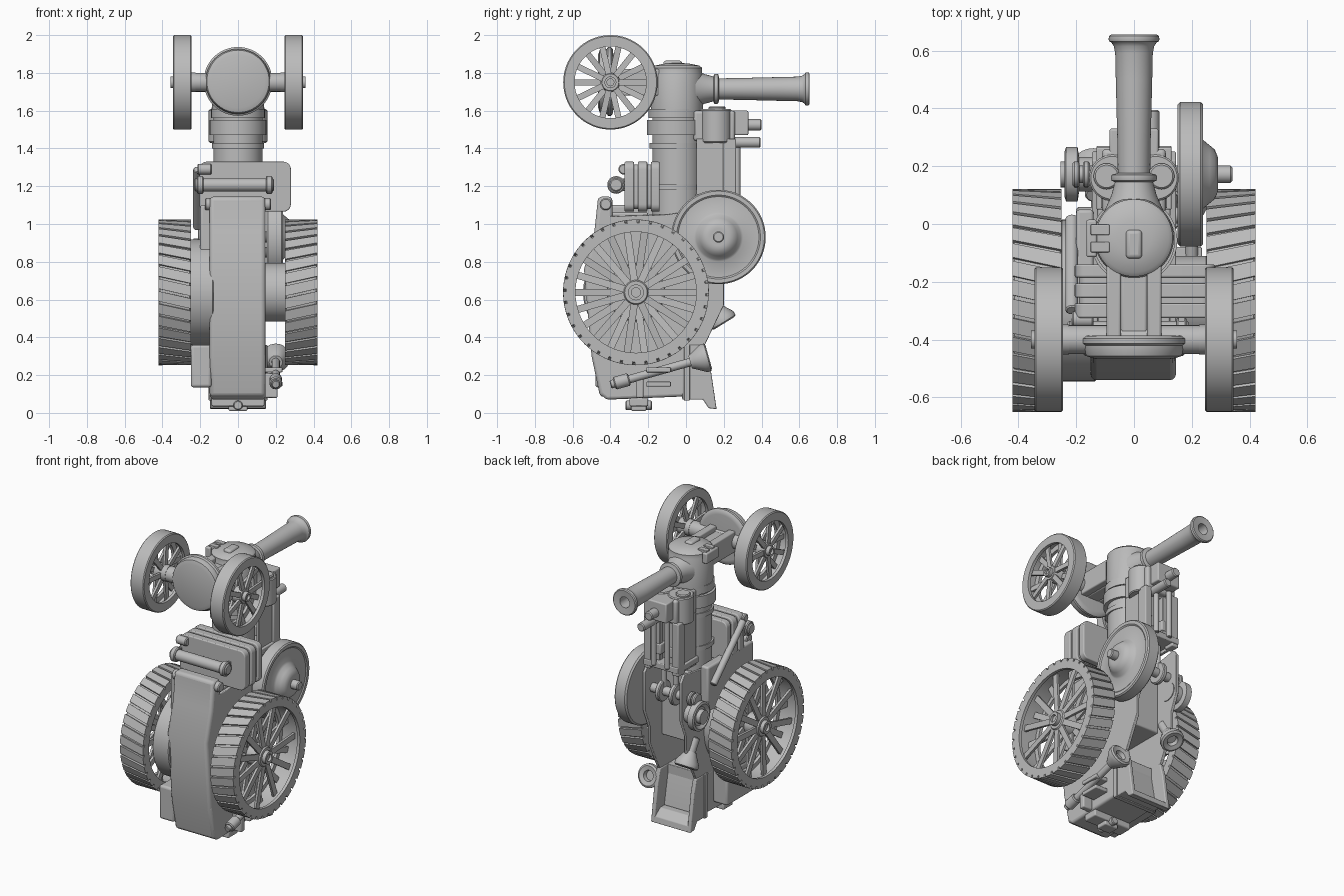
import bpy, bmesh
from math import sin, cos, pi, radians
from mathutils import Vector

if "Cube" in bpy.data.objects:
    bpy.data.objects.remove(bpy.data.objects["Cube"])

grey = bpy.data.materials.new("plain grey")
grey.use_nodes = True
grey.diffuse_color = (0.5, 0.5, 0.5, 1)
grey.node_tree.nodes["Principled BSDF"].inputs["Base Color"].default_value = (0.5, 0.5, 0.5, 1)
parts = []
X, Y, Z = Vector((1, 0, 0)), Vector((0, 1, 0)), Vector((0, 0, 1))


def finish(name, bm, bevel=0):
    bmesh.ops.remove_doubles(bm, verts=bm.verts, dist=1e-5)
    bmesh.ops.recalc_face_normals(bm, faces=bm.faces)
    mesh = bpy.data.meshes.new(name)
    bm.to_mesh(mesh)
    bm.free()
    mesh.materials.append(grey)
    ob = bpy.data.objects.new(name, mesh)
    bpy.context.collection.objects.link(ob)
    if bevel:
        mod = ob.modifiers.new("bevel", "BEVEL")
        mod.width, mod.segments = bevel, 3
        mod.limit_method, mod.angle_limit = "ANGLE", radians(35)
    parts.append(ob)
    return ob


def add_prism(bm, low, high):
    """Solid between two matching polygons."""
    a = [bm.verts.new(p) for p in low]
    b = [bm.verts.new(p) for p in high]
    bm.faces.new(a)
    bm.faces.new(b)
    for i in range(len(a)):
        j = (i + 1) % len(a)
        bm.faces.new((a[i], a[j], b[j], b[i]))


def prism(name, yz, x0, x1, bevel=0.01):
    bm = bmesh.new()
    add_prism(bm, [(x0, y, z) for y, z in yz], [(x1, y, z) for y, z in yz])
    return finish(name, bm, bevel)


def box(name, x, y, z, bevel=0.008):
    return prism(name, [(y[0], z[0]), (y[1], z[0]), (y[1], z[1]), (y[0], z[1])], x[0], x[1], bevel)


def slab(name, x, y, z, r):
    """Upright plate facing front, with four rounded corners."""
    outline = []
    for k, (cx, cz) in enumerate(((x[1] - r, z[1] - r), (x[0] + r, z[1] - r), (x[0] + r, z[0] + r), (x[1] - r, z[0] + r))):
        for i in range(7):
            a = pi / 2 * (k + i / 6)
            outline.append((cx + r * cos(a), cz + r * sin(a)))
    bm = bmesh.new()
    add_prism(bm, [(px, y[0], pz) for px, pz in outline], [(px, y[1], pz) for px, pz in outline])
    return finish(name, bm, 0.006)


def lathe(name, profile, centre, axis, closed=False, seg=48):
    """Spin (radius, distance) points about an axis through centre."""
    turn = Z.rotation_difference(Vector(axis).normalized())
    bm = bmesh.new()
    rings = []
    for r, h in profile:
        rings.append([bm.verts.new(Vector(centre) + turn @ Vector((r * cos(2 * pi * i / seg), r * sin(2 * pi * i / seg), h)))
                      for i in range(seg)])
    for k in range(len(rings) if closed else len(rings) - 1):
        p, q = rings[k], rings[(k + 1) % len(rings)]
        for i in range(seg):
            j = (i + 1) % seg
            bm.faces.new((p[i], p[j], q[j], q[i]))
    return finish(name, bm)


def rod(name, a, b, r, seg=24):
    a, b = Vector(a), Vector(b)
    n = (b - a).length
    c = min(r * 0.2, 0.006)
    return lathe(name, [(0, 0), (r - c, 0), (r, c), (r, n - c), (r - c, n), (0, n)], a, b - a, seg=seg)


def wheel(name, s, y, z, r, inner, x0, x1, spokes, half, hub, hub_end, strakes=0):
    c, w = (0, y, z), x1 - x0
    tread = r - 0.012 if strakes else r
    lip = 0.02
    lathe(name + "_rim", [(inner, x0), (tread - .006, x0), (tread, x0 + .006), (tread, x1 - .006),
          (tread - .006, x1), (inner, x1), (inner, x1 - lip), (tread - .025, x1 - lip),
          (tread - .025, x0 + lip), (inner, x0 + lip)], c, X * s, True, 72)
    lathe(name + "_hub", [(0, x0 - .02), (hub, x0 - .02), (hub, hub_end - .04), (hub * .85, hub_end - .025),
          (hub * .6, hub_end - .025), (hub * .6, hub_end), (hub * .35, hub_end),
          (hub * .35, hub_end - .015), (0, hub_end - .015)], c, X * s, seg=32)
    bm = bmesh.new()
    # two staggered rows of flat spokes
    for i in range(2 * spokes):
        a = pi * i / spokes
        out, side = Vector((0, -cos(a), sin(a))), Vector((0, sin(a), cos(a)))
        row = i % 2
        ends = []
        for rad, xf in ((hub * .8, .2 + .55 * row), (tread - .02, .38 + .24 * row)):
            m = Vector(c) + out * rad + X * s * (x0 + w * xf)
            ends.append([m + side * half + X * .008, m - side * half + X * .008,
                         m - side * half - X * .008, m + side * half - X * .008])
        add_prism(bm, *ends)
    finish(name + "_spokes", bm)
    # slanted tread strips
    if strakes:
        bm = bmesh.new()
        for i in range(strakes):
            ends = []
            for x, skew in ((x0, -.05), (x1, .05)):
                a0 = 2 * pi * i / strakes + skew
                a1 = a0 + 2 * pi / strakes * .8
                ends.append([(s * x, y - q * cos(a), z + q * sin(a))
                             for a, q in ((a0, tread - .01), (a1, tread - .01), (a1, r), (a0, r))])
            add_prism(bm, *ends)
        finish(name + "_strakes", bm)


# Wheels and axles
for s, side in ((1, "left"), (-1, "right")):
    wheel("rear_wheel_" + side, s, -.265, .638, .386, .32, .25, .42, 11, .019, .07, .418, 36)
    wheel("front_wheel_" + side, s, -.4, 1.75, .25, .19, .245, .345, 7, .016, .052, .357)
rod("rear_axle", (-.4, -.265, .638), (.4, -.265, .638), .04)
rod("front_axle", (-.25, -.4, 1.75), (.25, -.4, 1.75), .05)
rod("brake_drum", (-.255, -.265, .638), (-.13, -.265, .638), .28, 64)
rod("axle_drum", (.13, -.265, .638), (.255, -.265, .638), .155, 48)

# Front axle pan and bracket
lathe("axle_pan", [(0, .0), (.14, 0), (.165, .008), (.172, .03), (.172, .045), (.182, .052), (.182, .068),
      (.17, .078), (.15, .08), (0, .08)], (0, -.465, 1.755), Y, seg=64)
box("axle_bracket_core", (-.045, .045), (-.4, -.1), (1.68, 1.79))
for s in (1, -1):
    box("axle_bracket_cheek", sorted((s * .045, s * .095)), (-.4, -.1), (1.68, 1.82))

# Boiler, smokebox and bands
by = -.048
lathe("boiler", [(0, 1.0), (.13, 1.0), (.13, 1.6), (.138, 1.6), (.138, 1.79), (.134, 1.8), (.134, 1.825),
      (.12, 1.838), (.06, 1.85), (0, 1.853)], (0, by, 0), Z, seg=64)
for z0, z1, r in ((1.47, 1.55, .15), (1.4, 1.43, .138), (1.18, 1.21, .138), (1.56, 1.61, .142)):
    lathe("boiler_band", [(.12, z0), (r, z0), (r, z1), (.12, z1)], (0, by - .008, 0), Z, True, 64)
box("door_handle", (-.028, .028), (-.12, -.02), (1.83, 1.865), .014)
box("door_hinge", (-.165, -.128), (-.115, .015), (1.77, 1.84))
for y in (-.08, -.02):
    box("hinge_strap", (-.15, -.085), (y - .018, y + .018), (1.82, 1.85), .004)

# Chimney
lathe("chimney", [(0, .05), (.1, .05), (.078, .1), (.066, .145), (.078, .15), (.08, .16), (.078, .17), (.056, .176),
      (.058, .3), (.063, .5), (.065, .59), (.07, .615), (.078, .628), (.086, .632), (.088, .64), (.086, .65),
      (.08, .655), (.036, .65), (.034, .4), (0, .4)], (0, 0, 1.715), Y)

# Cylinder block, valve chest and motion frames
box("cylinder_block", (-.11, .11), (.04, .26), (1.44, 1.6), .015)
for s in (1, -1):
    rod("cylinder_barrel", (s * .075, .16, 1.43), (s * .075, .16, 1.608), .08, 40)
    rod("cylinder_cover", (s * .095, .165, 1.595), (s * .095, .165, 1.622), .045)
    box("frame_web", sorted((s * .095, s * .115)), (.055, .26), (1.1, 1.45), .004)
    box("frame_edge", sorted((s * .08, s * .13)), (.195, .265), (1.1, 1.45), .006)
    rod("piston_rod", (s * .045, .17, .93), (s * .045, .17, 1.45), .018)
    box("slide_bar", sorted((s * .03, s * .065)), (.2, .235), (1.14, 1.44), .004)
    box("crosshead", sorted((s * .02, s * .075)), (.13, .24), (1.2, 1.27))
    rod("drain_pipe", (s * .05, .27, 1.14), (s * .05, .27, 1.46), .018)
box("valve_chest", (-.085, .085), (.23, .33), (1.47, 1.6))
rod("chest_boss", (0, .3, 1.525), (0, .4, 1.525), .03)
rod("steam_pipe", (.06, .2, 1.432), (.06, .395, 1.432), .028)
box("motion_plate", (-.13, .13), (.05, .27), (1.12, 1.16), .005)

# Crankshaft, flywheel and small pulley
cy, cz = .172, .931
rod("crankshaft", (-.2, cy, cz), (.34, cy, cz), .03)
for x in (-.2, -.165):
    rod("shaft_collar", (x - .012, cy, cz), (x + .012, cy, cz), .045)
lathe("flywheel", [(0, .15), (.24, .15), (.25, .16), (.25, .23), (.243, .238), (.222, .238), (.214, .232),
      (.13, .232), (.118, .24), (.1, .262), (.085, .28), (.06, .29), (.045, .29), (0, .29)], (0, cy, cz), X, seg=72)
lathe("pulley", [(0, .12), (.06, .12), (.06, .19), (.094, .195), (.094, .235), (.08, .24), (.06, .225),
      (.045, .225), (.045, .255), (0, .255)], (0, cy, .83), -X)
rod("second_shaft", (-.2, .03, .85), (.2, .03, .85), .028)
for x in (-.05, .05):
    rod("crank_web", (x - .015, cy, cz), (x + .015, cy, cz), .07)

# Side plates, firebox and rear body
for s in (1, -1):
    prism("side_plate", [(-.45, 1.04), (-.1, 1.05), (.22, 1.1), (.25, 1.06), (.25, .8), (.2, .68), (.2, .57), (.1, .36),
          (-.45, .3)], s * .125, s * .145, .004)
box("firebox", (-.125, .125), (-.2, .08), (.58, 1.05))
box("gear_case", (-.2, -.14), (-.43, .05), (.8, 1.1), .012)
box("footplate_back", (-.125, .125), (-.42, -.2), (.3, 1.06))
prism("bunker", [(-.465, 1.145), (-.39, 1.145), (-.38, .3), (-.38, .085), (-.455, .085), (-.5, .3), (-.54, .76),
      (-.485, .96)], -.15, .145, .02)
slab("chest_core", (-.19, .265), (-.315, -.15), (1.08, 1.315), .03)
for y0, y1 in ((-.325, -.275), (-.255, -.205), (-.185, -.14)):
    slab("chest_layer", (-.205, .28), (y0, y1), (1.065, 1.33), .04)

# Steering drum and lever
rod("steering_drum", (-.23, -.37, 1.207), (.19, -.37, 1.207), .035)
for x in (-.2, .165):
    rod("drum_flange", (x - .018, -.37, 1.207), (x + .018, -.37, 1.207), .047)
    box("drum_bracket", (x - .012, x + .012), (-.37, -.31), (1.175, 1.24), .004)
rod("drum_knob", (-.215, -.33, 1.29), (-.14, -.33, 1.29), .028)
rod("steering_link", (-.215, -.3, 1.29), (-.215, .02, .98), .022)
for x in (-.15, .15):
    rod("pivot_pin", (x - .025, -.425, 1.105), (x + .025, -.425, 1.105), .032)

# Tender tank with open tray at the back
prism("tender", [(-.46, .36), (0, .36), (.02, .3), (.06, .09), (-.42, .07), (-.455, .1), (-.5, .31)], -.145, .145, .015)
for s in (1, -1):
    prism("tray_wall", [(-.02, .36), (.1, .36), (.125, .27), (.162, .02), (.12, .025), (.09, .07), (-.02, .07)],
          s * .12, s * .148, .006)
prism("tray_lip", [(.02, .1), (.1, .1), (.155, .06), (.162, .02), (.12, .025), (.09, .07), (.02, .07)], -.145, .145, .004)
box("tender_band", (-.155, .155), (-.01, .02), (.065, .36), .004)
box("tool_box", (-.25, -.14), (-.48, -.08), (.135, .36), .015)
box("tow_bar", (-.05, .05), (-.29, -.21), (.01, .09))
box("tow_bracket", (-.14, .14), (-.3, -.2), (.035, .08))
rod("tow_pin", (0, -.32, .04), (0, -.18, .04), .025)


# Handwheel columns
def handwheel(name, a, b, r, wide):
    rod(name + "_column", a, b, r)
    d = Vector(b) - Vector(a)
    lathe(name + "_wheel", [(0, -.06), (.035, -.06), (.045, -.04), (wide, .012), (wide, .035), (wide - .012, .042),
          (.035, .035), (.03, .01), (0, .01)], b, d, seg=32)


handwheel("brake", (.2, -.4, .15), (.2, .08, .285), .022, .075)
rod("column_sleeve", (.2, -.38, .156), (.2, -.3, .178), .034)
box("column_bracket", (.14, .21), (-.265, -.225), (.08, .21))
for z in (.14, .215):
    box("column_clamp", (.14, .235), (-.21, -.08), (z, z + .025), .005)
handwheel("steering", (-.14, .1, .64), (-.14, .18, .51), .03, .075)

# Smooth curved faces, keep hard edges
bpy.ops.object.select_all(action="DESELECT")
for ob in parts:
    ob.select_set(True)
bpy.context.view_layer.objects.active = parts[0]
bpy.ops.object.shade_smooth_by_angle(angle=radians(35))
